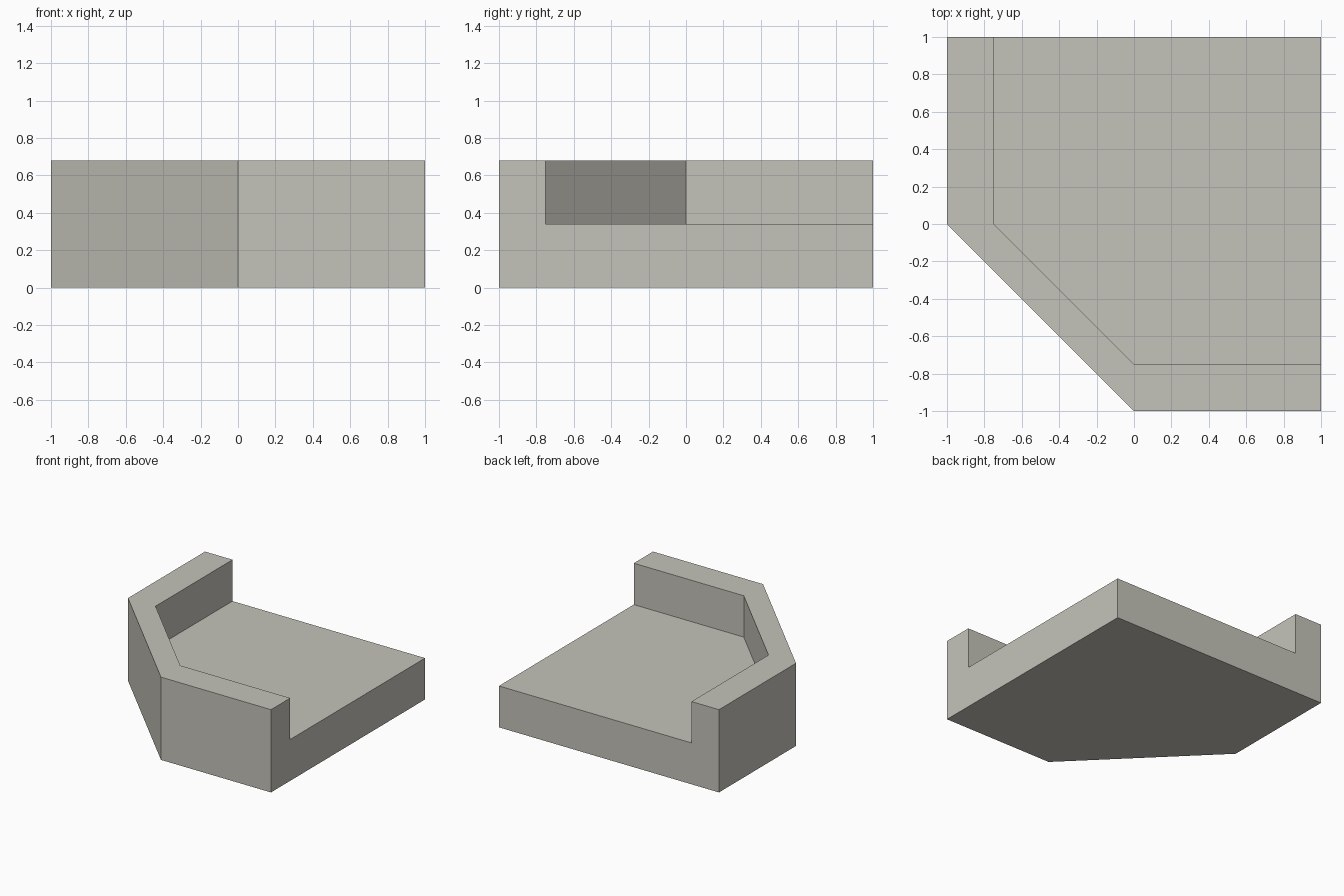
import bpy
import bmesh

cube = bpy.data.objects.get("Cube")
if cube:
    bpy.data.objects.remove(cube, do_unlink=True)

HEIGHT, DECK = 0.68, 0.34
OUTER = [(1, -1), (0, -1), (-1, 0), (-1, 1)]
INNER = [(1, -0.75), (0, -0.75), (-0.75, 0), (-0.75, 1)]

# Stone material
stone = bpy.data.materials.new("warm_grey_stone")
stone.use_nodes = True
colour = (0.56, 0.55, 0.49, 1)
stone.diffuse_color = colour
bsdf = next(n for n in stone.node_tree.nodes if n.type == "BSDF_PRINCIPLED")
bsdf.inputs["Base Color"].default_value = colour

bm = bmesh.new()


def ring(points, z):
    return [bm.verts.new((x, y, z)) for x, y in points]


base, rim = ring(OUTER, 0), ring(OUTER, HEIGHT)
lip, foot = ring(INNER, HEIGHT), ring(INNER, DECK)
base_corner, deck_corner = ring([(1, 1)], 0)[0], ring([(1, 1)], DECK)[0]

# Outer and inner sides of the parapet
for low, high in ((base, rim), (foot, lip)):
    for i in range(len(low) - 1):
        bm.faces.new((low[i], low[i + 1], high[i + 1], high[i]))

# Underside, deck and parapet top
bm.faces.new(base + [base_corner])
bm.faces.new(foot + [deck_corner])
bm.faces.new(rim + lip[::-1])

# L-shaped open ends
for i in (0, -1):
    bm.faces.new((base[i], rim[i], lip[i], foot[i], deck_corner, base_corner))

bmesh.ops.recalc_face_normals(bm, faces=bm.faces)
mesh = bpy.data.meshes.new("corner_platform")
bm.to_mesh(mesh)
bm.free()
mesh.materials.append(stone)
bpy.context.collection.objects.link(bpy.data.objects.new("corner_platform", mesh))
